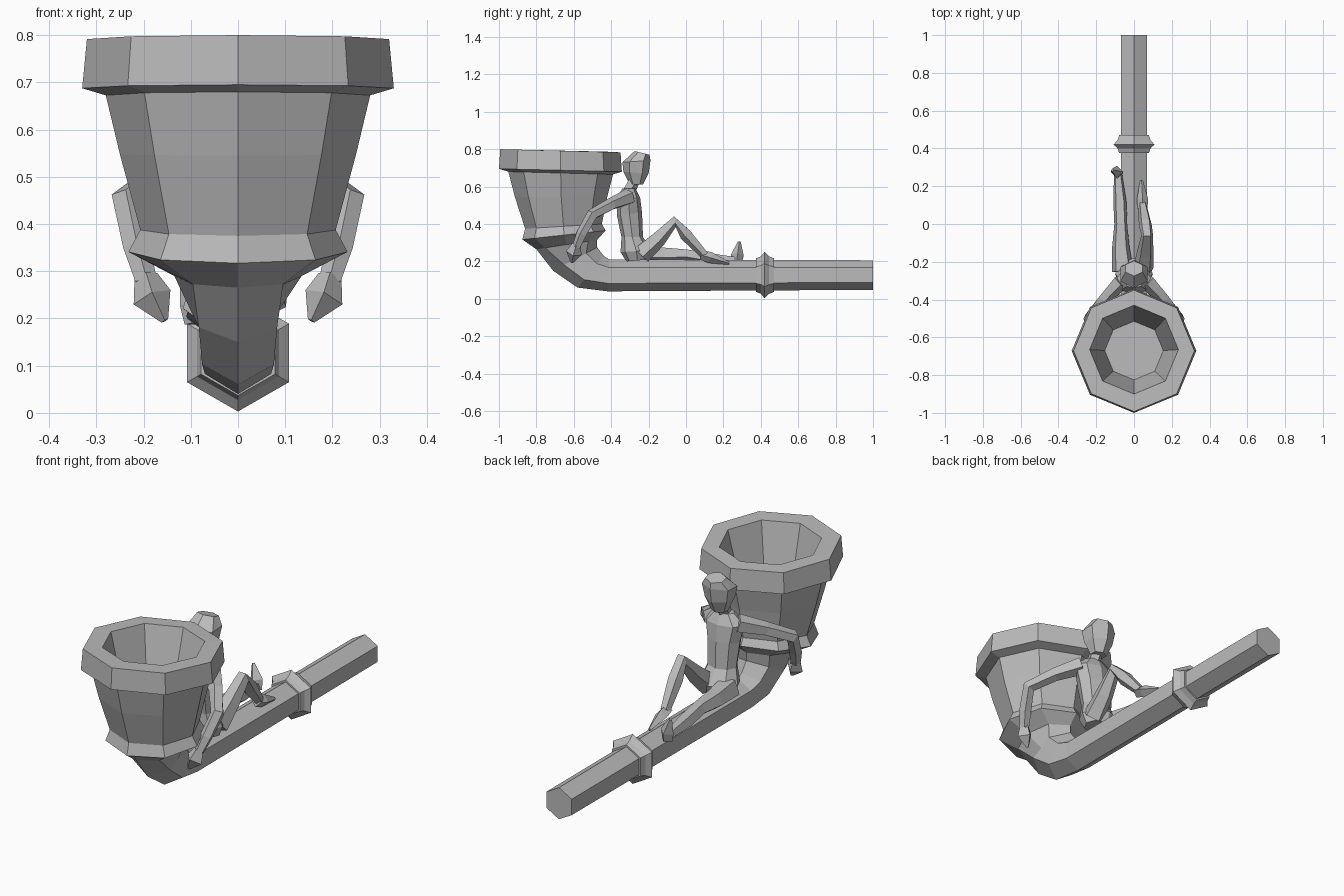
import bpy, bmesh, math
from mathutils import Vector

cube = bpy.data.objects.get("Cube")
if cube:
    bpy.data.objects.remove(cube, do_unlink=True)

GREY = (0.5, 0.5, 0.5, 1)
mat = bpy.data.materials.new("grey clay")
mat.use_nodes = True
mat.diffuse_color = GREY
mat.node_tree.nodes["Principled BSDF"].inputs["Base Color"].default_value = GREY

OCT = [(math.cos(i * math.pi / 4), math.sin(i * math.pi / 4)) for i in range(8)]
# Upright hexagon with an extra point in the middle of each vertical side
HEX = [(1, 0), (.5, 1), (0, 1), (-.5, 1), (-1, 0), (-.5, -1), (0, -1), (.5, -1)]


def loft(name, rings):
    """Skin a list of equal-sized point rings and cap both ends."""
    bm = bmesh.new()
    loops = [[bm.verts.new(p) for p in ring] for ring in rings]
    for a, b in zip(loops, loops[1:]):
        for i in range(len(a)):
            j = (i + 1) % len(a)
            bm.faces.new((a[i], a[j], b[j], b[i]))
    bm.faces.new(loops[0])
    bm.faces.new(loops[-1])
    bmesh.ops.recalc_face_normals(bm, faces=bm.faces)
    mesh = bpy.data.meshes.new(name)
    bm.to_mesh(mesh)
    bm.free()
    mesh.materials.append(mat)
    obj = bpy.data.objects.new(name, mesh)
    bpy.context.collection.objects.link(obj)
    return obj


def section(front, back, half, shape=OCT):
    """Ring spanning two (y, z) points in the middle plane, with a half width."""
    f, b = Vector((0, *front)), Vector((0, *back))
    mid, arm = (f + b) / 2, (f - b) / 2
    return [mid + arm * c + Vector((half * s, 0, 0)) for c, s in shape]


def limb(name, path, radii, sides=5):
    """Tapered low-poly tube through the path points."""
    pts = [Vector(p) for p in path]
    rings = []
    for i, p in enumerate(pts):
        t = (pts[min(i + 1, len(pts) - 1)] - pts[max(i - 1, 0)]).normalized()
        u = t.cross(Vector((1, 0, 0))).normalized()
        v = t.cross(u)
        angles = [k * math.tau / sides for k in range(sides)]
        rings.append([p + radii[i] * (u * math.cos(a) + v * math.sin(a)) for a in angles])
    return loft(name, rings)


# Bowl and stem in one skin, from the inner floor over the rim and down the bend
loft("bowl_and_stem", [
    section((-.825, .48), (-.515, .48), .155),
    section((-.9, .797), (-.43, .787), .235),
    section((-.993, .8), (-.35, .783), .32),
    section((-1, .695), (-.343, .68), .33),
    section((-.95, .68), (-.39, .665), .28),
    section((-.915, .545), (-.42, .55), .25),
    section((-.86, .375), (-.45, .4), .207),
    section((-.875, .317), (-.43, .365), .232),
    section((-.8, .265), (-.475, .315), .135),
    section((-.71, .15), (-.475, .275), .083, HEX),
    section((-.58, .06), (-.44, .23), .076, HEX),
    section((-.42, .04), (-.41, .21), .07, HEX),
    section((1, .048), (1, .206), .07, HEX),
])

# Raised collar on the stem
loft("stem_collar", [section((y, .127 - r), (y, .127 + r), r * .87, HEX)
                     for y, r in ((.375, .09), (.4, .1), (.42, .124), (.445, .1), (.47, .09))])

# Seated figure: trunk, neck and head
loft("torso", [
    section((-.32, .2), (-.2, .21), .08),
    section((-.35, .25), (-.18, .26), .1),
    section((-.345, .33), (-.23, .33), .075),
    section((-.37, .45), (-.235, .46), .085),
    section((-.37, .54), (-.245, .54), .105),
    section((-.34, .59), (-.27, .59), .05),
])
limb("neck", [(0, -.31, .57), (0, -.27, .65)], [.035, .032])
loft("head", [
    section((-.3, .61), (-.23, .61), .035, HEX),
    section((-.335, .68), (-.2, .67), .06, HEX),
    section((-.34, .73), (-.19, .74), .072, HEX),
    section((-.275, .79), (-.195, .77), .045, HEX),
])

# Arms wrapped around the bowl
for side, tag in ((1, "left"), (-1, "right")):
    limb(tag + "_arm",
         [(side * .07, -.305, .545), (side * .16, -.4, .505), (side * .238, -.5, .45),
          (side * .215, -.555, .35), (side * .195, -.585, .28)],
         [.045, .034, .032, .03, .024])
    limb(tag + "_hand",
         [(side * .195, -.585, .29), (side * .182, -.6, .245), (side * .155, -.61, .195)],
         [.025, .042, .008], 4)

# Bent leg
limb("left_leg",
     [(.05, -.24, .24), (.06, -.15, .32), (.07, -.06, .415), (.06, 0, .345), (.045, .1, .235)],
     [.055, .045, .032, .036, .024])
limb("left_foot", [(.045, .08, .235), (.045, .13, .22), (.04, .23, .19)], [.026, .03, .008], 4)

# Outstretched leg
limb("right_leg",
     [(-.06, -.25, .24), (-.07, -.12, .235), (-.07, .0, .235), (-.075, .12, .215), (-.085, .27, .205)],
     [.06, .048, .036, .036, .022])
limb("right_foot", [(-.085, .27, .19), (-.09, .275, .235), (-.115, .285, .305)], [.028, .034, .008], 4)
